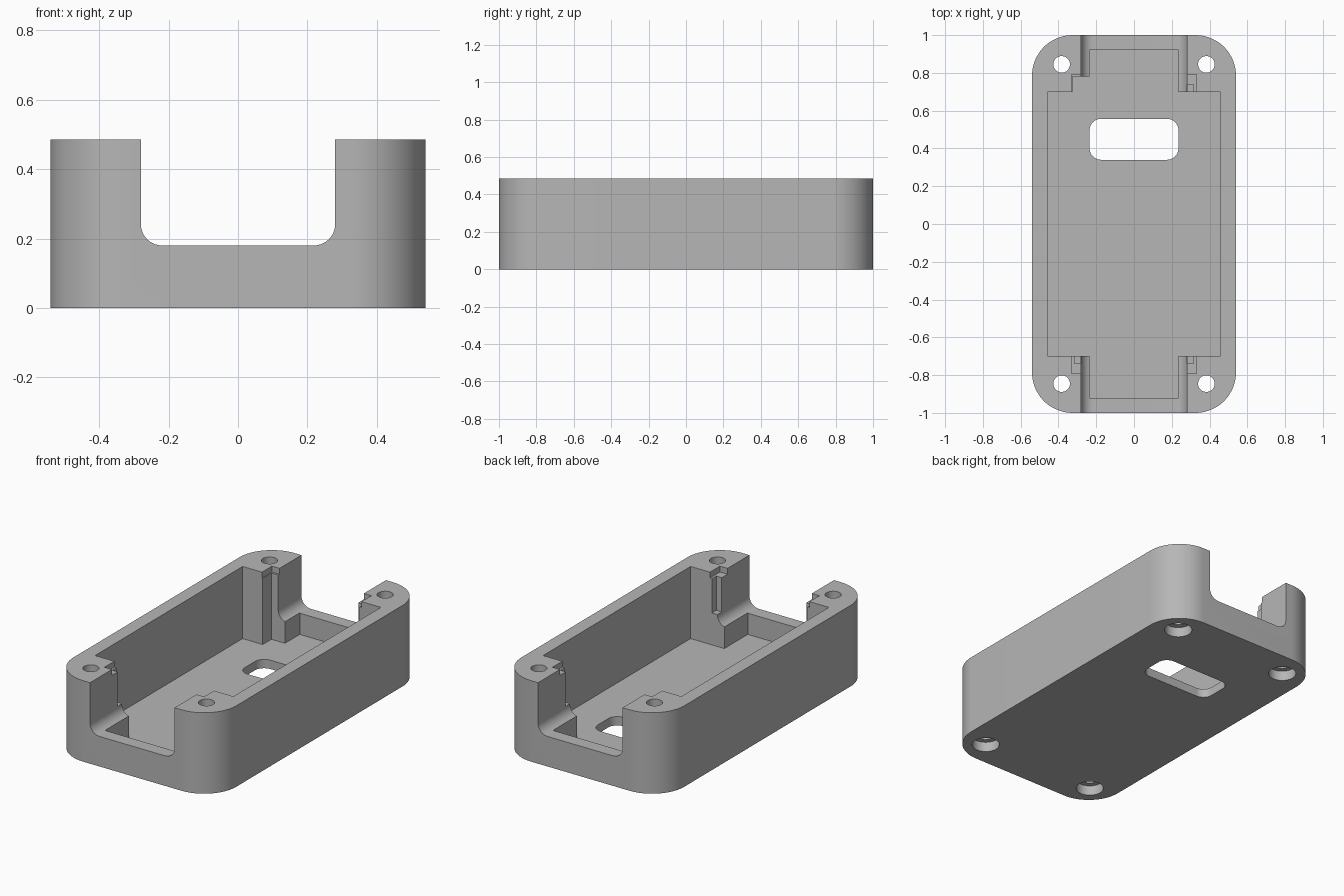
import bpy, bmesh
from math import sin, cos, pi, radians

if "Cube" in bpy.data.objects:
    bpy.data.objects.remove(bpy.data.objects["Cube"], do_unlink=True)

HEIGHT = 0.485
FLOOR = 0.053
ABOVE = 0.7

grey = bpy.data.materials.new("light_grey_plastic")
grey.use_nodes = True
grey.diffuse_color = (0.47, 0.47, 0.47, 1)
grey.node_tree.nodes["Principled BSDF"].inputs["Base Color"].default_value = grey.diffuse_color


def rectangle(x0, x1, y0, y1):
    return [(x0, y0), (x1, y0), (x1, y1), (x0, y1)]


def rounded(x0, x1, y0, y1, r, steps=16):
    centres = [(x1 - r, y1 - r), (x0 + r, y1 - r), (x0 + r, y0 + r), (x1 - r, y0 + r)]
    return [(cx + r * cos((q + i / steps) * pi / 2), cy + r * sin((q + i / steps) * pi / 2))
            for q, (cx, cy) in enumerate(centres) for i in range(steps + 1)]


def circle(cx, cy, r, n=40):
    return [(cx + r * cos(2 * pi * i / n), cy + r * sin(2 * pi * i / n)) for i in range(n)]


def prism(name, outline, low, high, along_y=False):
    """Extrude an outline along z, or an x-z outline along y."""
    bm = bmesh.new()
    place = (lambda p, d: (p[0], d, p[1])) if along_y else (lambda p, d: (p[0], p[1], d))
    face = bm.faces.new([bm.verts.new(place(p, low)) for p in outline])
    moved = bmesh.ops.extrude_face_region(bm, geom=[face])["geom"]
    shift = (0, high - low, 0) if along_y else (0, 0, high - low)
    bmesh.ops.translate(bm, vec=shift, verts=[v for v in moved if isinstance(v, bmesh.types.BMVert)])
    bmesh.ops.recalc_face_normals(bm, faces=bm.faces)
    mesh = bpy.data.meshes.new(name)
    bm.to_mesh(mesh)
    bm.free()
    mesh.materials.append(grey)
    obj = bpy.data.objects.new(name, mesh)
    bpy.context.collection.objects.link(obj)
    return obj


# Solid rounded block
case = prism("enclosure_base", rounded(-0.54, 0.54, -1, 1, 0.215, 24), 0, HEIGHT)


def cut(name, *args, **kwargs):
    cutter = prism(name, *args, **kwargs)
    cutter.hide_render = True
    bpy.context.view_layer.objects.active = case
    mod = case.modifiers.new(name, "BOOLEAN")
    mod.operation = "DIFFERENCE"
    mod.solver = "EXACT"
    mod.object = cutter
    bpy.ops.object.modifier_apply(modifier=mod.name)
    bpy.data.objects.remove(cutter, do_unlink=True)


# Inner cavity, with one post pocket running down to the floor
wide, narrow, side, end = 0.458, 0.235, 0.698, 0.92
cavity = [(wide, -side), (wide, side), (narrow, side), (narrow, end),
          (-narrow, end), (-narrow, 0.78), (-0.325, 0.78), (-0.325, side),
          (-wide, side), (-wide, -side), (-narrow, -side), (-narrow, -end),
          (narrow, -end), (narrow, -side)]
cut("cavity", cavity, FLOOR, ABOVE)

# U-shaped openings through both ends
cut("end_openings", rounded(-0.28, 0.28, 0.18, 0.9, 0.062), -1.2, 1.2, along_y=True)

# Rounded slot in the floor
cut("floor_slot", rounded(-0.235, 0.235, 0.34, 0.557, 0.06), -0.2, 0.2)

for sx in (-1, 1):
    for sy in (-1, 1):
        # Screw hole with a counterbore underneath
        cut("screw_hole", circle(sx * 0.383, sy * 0.845, 0.044), -0.2, ABOVE)
        cut("counterbore", circle(sx * 0.383, sy * 0.845, 0.077), -0.2, 0.06)
        # Shallow step at the top of the post and guide slot below it
        xs = sorted((sx * 0.25, sx * 0.33))
        ys = sorted((sy * 0.65, sy * 0.792))
        cut("post_step", rectangle(*xs, *ys), 0.45, ABOVE)
        if (sx, sy) != (-1, 1):
            xs = sorted((sx * 0.25, sx * 0.316))
            ys = sorted((sy * 0.65, sy * 0.738))
            cut("guide_slot", rectangle(*xs, *ys), 0.245, ABOVE)

# Smooth curves, sharp edges
bpy.ops.object.select_all(action="DESELECT")
case.select_set(True)
bpy.context.view_layer.objects.active = case
bpy.ops.object.shade_smooth_by_angle(angle=radians(30))
